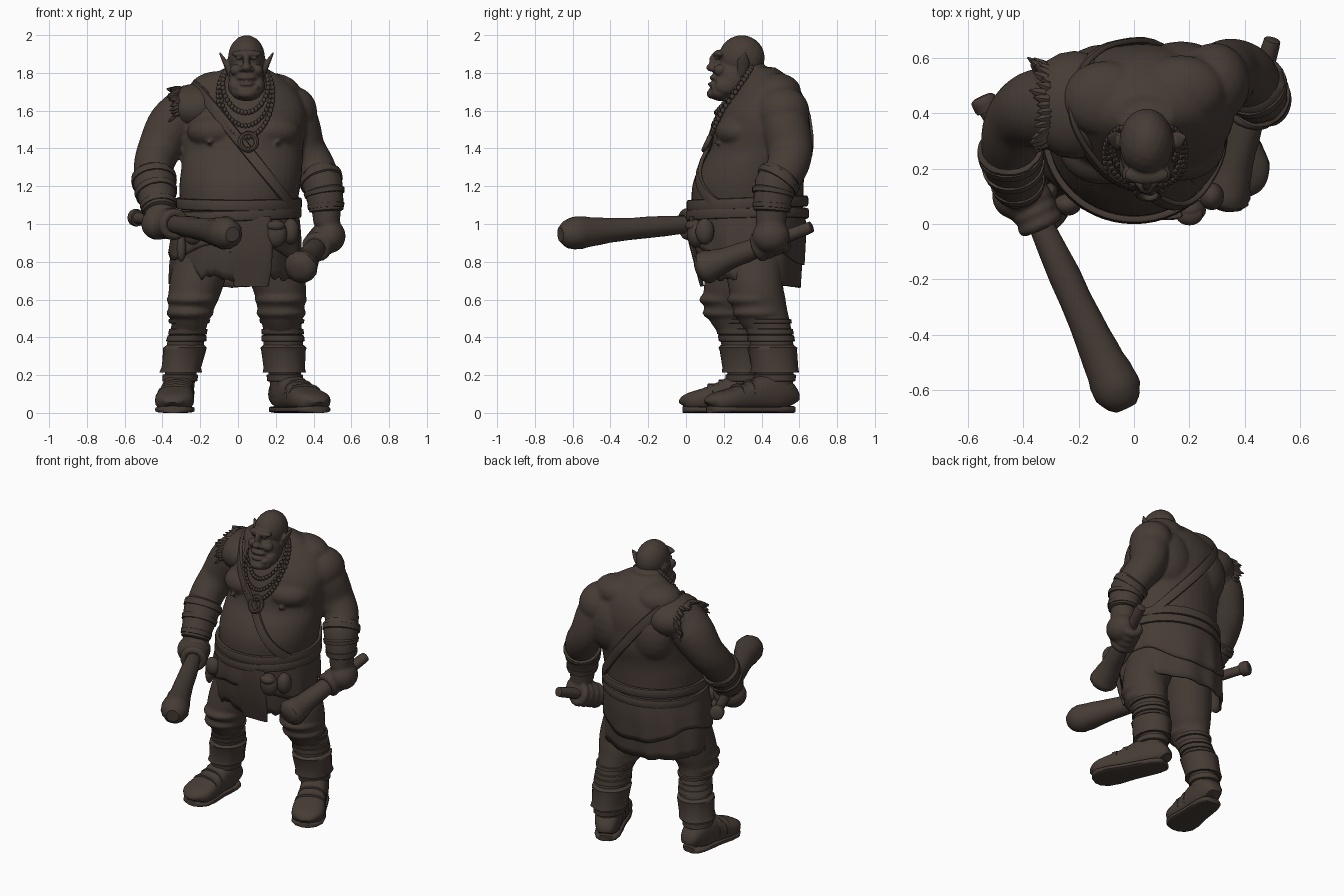
import bpy, bmesh, math, random
from mathutils import Vector, Matrix

if "Cube" in bpy.data.objects:
    bpy.data.objects.remove(bpy.data.objects["Cube"])
random.seed(4)
mat = bpy.data.materials.new("dark brown")
mat.diffuse_color = (0.062, 0.045, 0.036, 1)
mat.use_nodes = True
mat.node_tree.nodes["Principled BSDF"].inputs["Base Color"].default_value = mat.diffuse_color

def finish(name, bm, voxel=0, smooth=0, thick=0, angle=45):
    bmesh.ops.recalc_face_normals(bm, faces=bm.faces)
    me = bpy.data.meshes.new(name)
    bm.to_mesh(me)
    bm.free()
    me.materials.append(mat)
    me.shade_smooth()
    me.set_sharp_from_angle(angle=math.radians(angle))
    ob = bpy.data.objects.new(name, me)
    bpy.context.collection.objects.link(ob)
    if voxel:
        m = ob.modifiers.new("fuse", 'REMESH')
        m.mode, m.voxel_size, m.use_smooth_shade = 'VOXEL', voxel, True
        m = ob.modifiers.new("soften", 'SMOOTH')
        m.factor, m.iterations = 0.5, smooth
    if thick:
        ob.modifiers.new("thickness", 'SOLIDIFY').thickness = thick

def curve(rows, k=4):
    """Catmull-Rom resampling of rows of numbers."""
    out = []
    for i in range(len(rows) - 1):
        p = [rows[max(0, min(len(rows) - 1, i + j))] for j in (-1, 0, 1, 2)]
        for t in (s / k for s in range(k)):
            out.append(tuple(0.5 * (2 * b + (c - a) * t + (2 * a - 5 * b + 4 * c - d) * t * t
                                    + (3 * b - a - 3 * c + d) * t ** 3) for a, b, c, d in zip(*p)))
    return out + [tuple(rows[-1])]

def at(rows, z):
    """Cross-section (x, y, z, rx, ry) of a limb table at height z."""
    rows = sorted(rows, key=lambda r: r[2])
    z = max(rows[0][2], min(rows[-1][2], z))
    for a, b in zip(rows, rows[1:]):
        if z <= b[2]:
            t = (z - a[2]) / max(b[2] - a[2], 1e-6)
            return [u + (v - u) * t for u, v in zip(a, b)]

def sweep(bm, rows, ups=(0, 1, 0), sides=20, closed=False, power=1.0, rough=0, flat=False):
    """Skin elliptical sections along rows of (x, y, z, rw, rh)."""
    n, rings = len(rows), []
    pts = [Vector(r[:3]) for r in rows]
    for i, p in enumerate(pts):
        a = pts[(i - 1) % n] if closed or i else p
        b = pts[(i + 1) % n] if closed or i < n - 1 else p
        t = Vector((0, 0, 1)) if flat else (b - a).normalized()
        side = t.cross(Vector(ups[i] if isinstance(ups, list) else ups)).normalized()
        nrm, ring = side.cross(t), []
        for q in (math.tau * k / sides for k in range(sides)):
            c, s = (math.copysign(abs(v) ** power, v) for v in (math.cos(q), math.sin(q)))
            f = 1 + random.uniform(-rough, rough)
            ring.append(bm.verts.new(p + side * c * rows[i][3] * f + nrm * s * rows[i][4] * f))
        rings.append(ring)
    for i in range(n if closed else n - 1):
        A, B = rings[i], rings[(i + 1) % n]
        for k in range(sides):
            bm.faces.new((A[k], A[(k + 1) % sides], B[(k + 1) % sides], B[k]))
    if not closed:
        bm.faces.new(rings[0])
        bm.faces.new(rings[-1])

def blob(bm, c, r, sub=3):
    bmesh.ops.create_icosphere(bm, subdivisions=sub, radius=1,
                               matrix=Matrix.Translation(c) @ Matrix.Diagonal((*r, 1)))

def sleeve(bm, table, zs, offs, rough=0, flat=False):
    rows = [at(table, z) for z in zs]
    sweep(bm, [(*r[:3], r[3] + o, r[4] + o) for r, o in zip(rows, offs)], sides=28, rough=rough, flat=flat)

def strap(bm, table, z, h=0.02, d=0.014, flat=True):
    sleeve(bm, table, (z - h, z - h * .8, z + h * .8, z + h), (0, d, d, 0), flat=flat)

# section tables: x, y, z, half width, half depth
torso = curve([(0, .32, .85, .27, .24), (0, .325, .95, .30, .28), (0, .325, 1.06, .305, .295),
               (.01, .328, 1.2, .32, .295), (.02, .35, 1.3, .32, .28), (.025, .39, 1.4, .32, .26),
               (.03, .40, 1.5, .33, .25), (.03, .415, 1.6, .33, .23), (.035, .43, 1.7, .28, .18),
               (.035, .42, 1.78, .19, .12), (.04, .40, 1.83, .1, .07)])
arm_r = curve([(-.25, .42, 1.64, .11, .13), (-.345, .42, 1.53, .13, .14), (-.415, .385, 1.4, .115, .12),
               (-.447, .31, 1.3, .105, .11), (-.44, .23, 1.2, .1, .1), (-.42, .15, 1.1, .08, .08),
               (-.41, .1, 1.02, .07, .07)])
arm_l = curve([(.25, .48, 1.66, .11, .13), (.305, .52, 1.53, .125, .13), (.35, .55, 1.4, .112, .12),
               (.41, .535, 1.3, .105, .11), (.45, .47, 1.2, .095, .1), (.465, .455, 1.1, .08, .085),
               (.47, .45, 1.0, .07, .08)])
leg_r = curve([(-.17, .30, .88, .15, .17), (-.225, .25, .67, .14, .155), (-.25, .24, .56, .12, .14),
               (-.262, .27, .45, .092, .105), (-.28, .295, .35, .098, .105), (-.305, .31, .2, .082, .09),
               (-.315, .315, .08, .08, .09)])
leg_l = curve([(.15, .36, .88, .15, .17), (.22, .37, .67, .14, .145), (.227, .395, .56, .125, .14),
               (.235, .44, .45, .102, .115), (.24, .455, .35, .105, .115), (.248, .47, .2, .085, .1),
               (.255, .47, .08, .08, .09)])

def torso_front(x, z):
    r = at(torso, z)
    return r[1] - r[4] * math.sqrt(max(0, 1 - ((x - r[0]) / r[3]) ** 2))

# clubs: ends and grip points
club_a, club_b = Vector((-.55, .46, 1.035)), Vector((-.03, -.665, .945))
mace_a, mace_b = Vector((.5, .665, .985)), Vector((.32, .06, .755))
grip_r, grip_l = club_a.lerp(club_b, .35), mace_a.lerp(mace_b, .36)

# bare body: torso, muscles, arms, fists and gripping fingers fused together
bm = bmesh.new()
sweep(bm, torso, sides=40, flat=True)
for t in (arm_r, arm_l):
    sweep(bm, t, sides=32)
sweep(bm, curve([(.04, .44, 1.62, .17, .14), (.04, .36, 1.73, .125, .12), (.045, .31, 1.82, .09, .1)]))
for c, r in [((-.11, .27, 1.49), (.16, .128, .095)), ((.17, .285, 1.49), (.16, .13, .095)),
             ((-.1, .45, 1.71), (.16, .14, .1)), ((.17, .48, 1.70), (.16, .13, .1)),
             ((-.28, .43, 1.59), (.13, .15, .13)), ((.29, .51, 1.59), (.13, .145, .14)),
             ((-.1, .52, 1.5), (.17, .13, .2)), ((.17, .53, 1.5), (.17, .13, .2)),
             ((-.425, .1, 1.0), (.088, .085, .085)), ((.485, .45, .935), (.085, .1, .09)),
             ((-.15, .16, 1.43), (.013, .03, .013)), ((.21, .175, 1.43), (.013, .03, .013))]:
    blob(bm, c, r)
for g, a, b, R in ((grip_r, club_a, club_b, .062), (grip_l, mace_a, mace_b, .058)):
    d = (b - a).normalized()
    u = d.cross(Vector((0, 0, 1))).normalized()
    v = u.cross(d)
    for k in range(4):
        c = g + d * (k - 1.5) * .045
        pts = [c + (u * math.cos(q) + v * math.sin(q)) * R for q in [math.tau * j / 16 for j in range(16)]]
        sweep(bm, [(*p, .025, .025) for p in pts], ups=d, sides=10, closed=True)
finish("body", bm, voxel=.0105, smooth=3)

# head with heavy brow, broad jaw and pointed ears
bm = bmesh.new()
hx = .045
for x, y, z, r in [(0, .295, 1.88, (.098, .122, .12)), (0, .255, 1.77, (.095, .115, .12)),
                   (0, .185, 1.70, (.082, .065, .05)), (0, .178, 1.9, (.082, .035, .022)),
                   (0, .152, 1.86, (.018, .03, .045)), (0, .137, 1.828, (.028, .03, .022)),
                   (0, .14, 1.74, (.04, .025, .012)), (0, .155, 1.775, (.05, .03, .018)),
                   (0, .142, 1.69, (.05, .032, .028))]:
    blob(bm, (hx + x, y, z), r)
for s in (-1, 1):
    for x, y, z, r in [(.025, .148, 1.82, (.017, .02, .015)), (.055, .18, 1.815, (.035, .035, .032)),
                       (.04, .162, 1.877, (.015, .012, .009)), (.065, .21, 1.73, (.035, .06, .05)),
                       (.05, .155, 1.722, (.018, .025, .018))]:
        blob(bm, (hx + s * x, y, z), r, 2)
    sweep(bm, curve([(hx + s * .08, .295, 1.79, .02, .02), (hx + s * .1, .3, 1.83, .016, .032),
                     (hx + s * .118, .305, 1.865, .012, .032), (hx + s * .143, .315, 1.908, .004, .006)]))
finish("head", bm, voxel=.006, smooth=3)

# trousers with bulging knees
bm = bmesh.new()
for leg in (leg_r, leg_l):
    sweep(bm, leg, sides=28)
    for z, d in ((.6, .008), (.53, .014)):
        r = at(leg, z)
        blob(bm, (r[0], r[1] - .02, z), (r[3] + d, r[4] + d * .6, .05))
finish("trousers", bm, voxel=.011, smooth=3)

# leg wraps with ragged cuffs, and bracers
bm = bmesh.new()
for leg in (leg_r, leg_l):
    for z, h in ((.485, .012), (.43, .016), (.395, .018)):
        strap(bm, leg, z, h, .01)
    sleeve(bm, leg, (.36, .345, .33, .24, .215, .22), (0, .018, .016, .02, .027, 0), .03, True)
    strap(bm, leg, .185, .02, .012)
finish("leg_wraps", bm)
bm = bmesh.new()
for arm in (arm_r, arm_l):
    sleeve(bm, arm, (1.26, 1.25, 1.2, 1.12, 1.07, 1.065), (0, .014, .01, .012, .014, 0), .02)
    for z in (1.23, 1.165, 1.095):
        strap(bm, arm, z, .014, .018, False)
finish("bracers", bm)

# shoes with soles
bm = bmesh.new()
for heel, toe in (((-.305, .40), (-.345, -.015)), ((.215, .56), (.425, .125))):
    up, sole = [], []
    d = (Vector(toe) - Vector(heel)).normalized() * .016
    for t, w, h in ((0, .045, .08), (.04, .065, .13), (.15, .08, .18), (.32, .085, .19), (.5, .088, .155),
                    (.72, .102, .12), (.88, .098, .1), (.97, .07, .08), (1, .035, .055)):
        x, y = (a + (b - a) * t for a, b in zip(heel, toe))
        up.append((x, y, .012 + h / 2, w, h / 2))
        sole.append((x, y, .018, w + .002, .018))
    sweep(bm, curve(up, 3), ups=(0, 0, 1), power=.72)
    sweep(bm, sole, ups=(0, 0, 1), power=.55)
    for t, w, h in ((.5, .09, .162), (.64, .098, .14)):
        x, y = (a + (b - a) * t for a, b in zip(heel, toe))
        sweep(bm, [(x + s * d.x, y + s * d.y, .015 + h / 2, w, h / 2) for s in (-1, 1)], ups=(0, 0, 1), power=.8)
finish("shoes", bm)

# ragged skirt in two layers
kilt = [(0, .325, 1.08, .31, .295), (-.01, .325, .95, .33, .3), (-.02, .33, .8, .342, .285),
        (-.022, .345, .66, .345, .26)]
for name, off, hem in (
        ("skirt", 0, lambda a: .69 - .025 * math.sin(a) + (.02 if math.sin(a) < 0 else .004) * random.uniform(-1, 1)),
        ("skirt_overlay", .012, lambda a: .84 + .07 * math.cos(2 * a) * math.sin(a) + .012 * math.sin(5 * a))):
    bm, cols = bmesh.new(), []
    for a in (math.tau * k / 90 for k in range(90)):
        low, col = hem(a), []
        for j in range(9):
            z = 1.07 + (low - 1.07) * j / 8
            r = at(kilt, z)
            f = off + .007 * j / 8 * math.sin(11 * a + math.sin(3 * a))
            col.append(bm.verts.new((r[0] + (r[3] + f) * math.cos(a), r[1] + (r[4] + f) * math.sin(a), z)))
        cols.append(col)
    for A, B in zip(cols, cols[1:] + cols[:1]):
        for j in range(8):
            bm.faces.new((A[j], B[j], B[j + 1], A[j + 1]))
    finish(name, bm, thick=.014)

# front cloth and pouches
bm = bmesh.new()
sweep(bm, [(.07, .035, 1.04, .1, .018), (.07, .03, .9, .115, .016), (.07, .065, .76, .11, .014),
           (.07, .085, .67, .09, .01)], power=.6, rough=.04)
for c, r in [((.2, .05, .95), (.06, .045, .075)), ((.28, .1, .96), (.045, .05, .07)), ((.2, .035, .99), (.05, .04, .03)),
             ((-.24, .07, .95), (.05, .04, .06)), ((-.3, .12, .87), (.025, .03, .07))]:
    blob(bm, c, r)
finish("pouches", bm)

# belts and diagonal chest strap, following the torso surface
bm = bmesh.new()
for zfun, off, w, t in ((lambda x, a: 1.11 + .012 * math.sin(a), .012, .03, .014),
                        (lambda x, a: 1.05 + .012 * math.sin(a + 1), .018, .028, .014),
                        (lambda x, a: max(1.03, min(1.74, 1.4 - 1.3 * (x - .04))), .012, .03, .012)):
    rows, ups = [], []
    for a in (math.tau * k / 56 for k in range(56)):
        z = 1.3
        for _ in range(25):
            r = at(torso, z)
            z += .3 * (zfun(r[0] + r[3] * math.cos(a), a) - z)
        rows.append((r[0] + (r[3] + off) * math.cos(a), r[1] + (r[4] + off) * math.sin(a), z, w, t))
        ups.append((math.cos(a) / r[3], math.sin(a) / r[4], .01))
    sweep(bm, rows, ups, sides=10, closed=True, power=.6)
finish("belts_and_strap", bm)

# hide shoulder guard with ragged fur edge
bm = bmesh.new()
blob(bm, (-.215, .43, 1.615), (.175, .195, .13))
for a in (math.tau * k / 40 for k in range(40)):
    p = Vector((-.335 + random.uniform(-.02, .02), .43 + .15 * math.cos(a), 1.615 + .1 * math.sin(a)))
    d = Vector((-.03, .022 * math.cos(a), .022 * math.sin(a) - .015)) * random.uniform(.6, 1.2)
    sweep(bm, [(*(p - d), .02, .02), (*p, .017, .017), (*(p + d), .003, .003)], sides=6)
finish("shoulder_hide", bm)

# bead necklaces and ring pendant
bm = bmesh.new()
for drop, w, n, r in ((.26, .12, 40, .014), (.33, .135, 46, .012), (.39, .145, 54, .014)):
    for a in (math.tau * k / n for k in range(n)):
        f = (1 - math.cos(a)) / 2
        x, z = .04 + w * math.sin(a), 1.85 - drop * f ** 1.25
        blob(bm, (x, min(.44 - .28 * f, torso_front(x, z) - .014), z), (r, r, r * 1.2), 1)
ring = [(.055 + .043 * math.cos(q), .115 + .04 * math.sin(q) * .5, 1.435 + .043 * math.sin(q), .014, .014)
        for q in [math.tau * j / 20 for j in range(20)]]
sweep(bm, ring, sides=8, closed=True)
finish("necklaces", bm)

# wooden clubs with swollen heads
knob = ((0, .03), (.01, .045), (.045, .043), (.065, .03))
rest = ((.3, .036), (.5, .054), (.72, .062), (.85, .078), (.93, .088), (.975, .07), (1, .04))
for name, a, b, shape in (("large_club", club_a, club_b, knob + rest),
                          ("small_club", mace_a, mace_b, ((0, .025), (.03, .032)) + rest)):
    bm = bmesh.new()
    sweep(bm, curve([(*a.lerp(b, t), r, r) for t, r in shape], 3), ups=(0, 0, 1), sides=14, rough=.035)
    finish(name, bm, angle=35)
